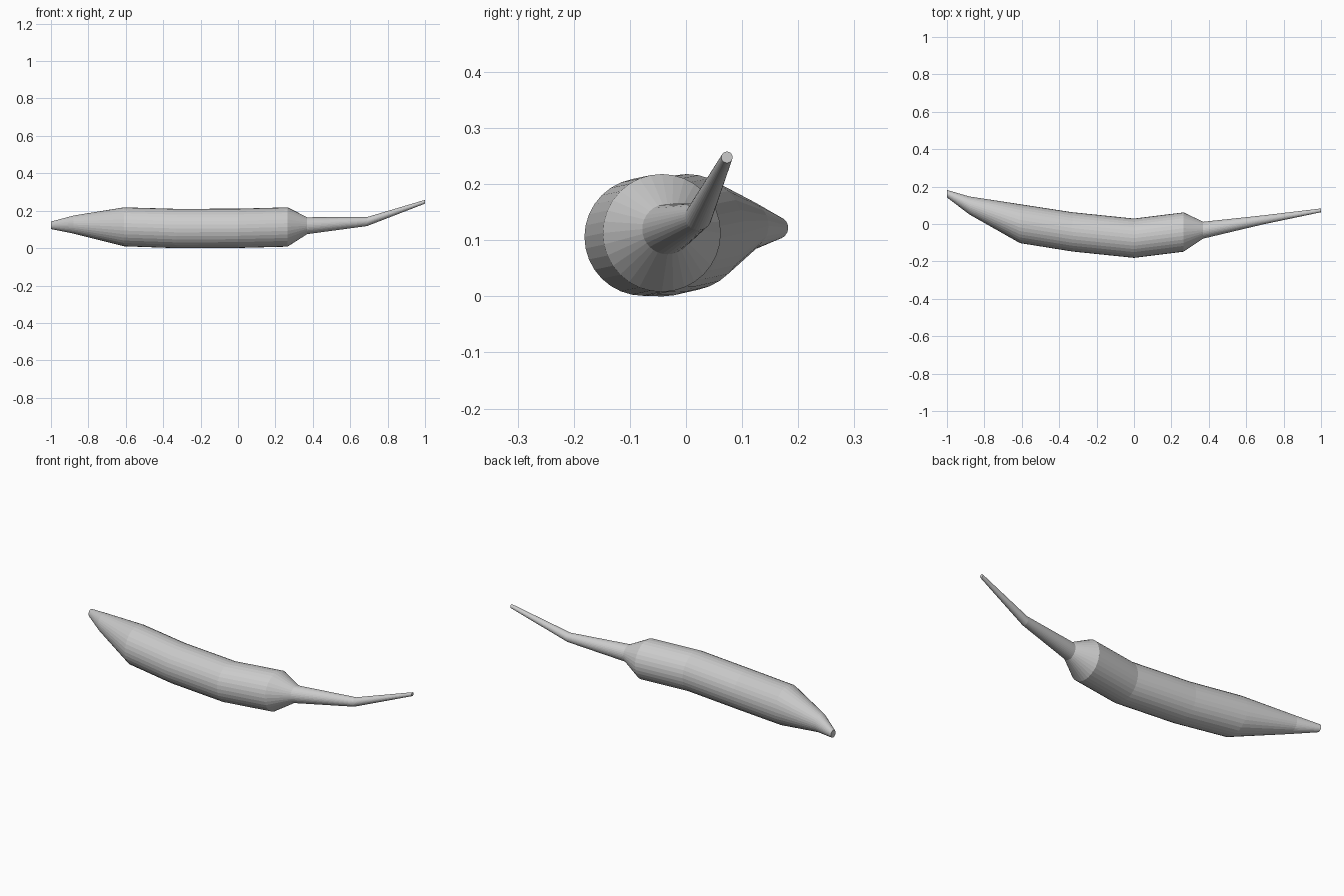
import bpy, bmesh, math

if "Cube" in bpy.data.objects:
    bpy.data.objects.remove(bpy.data.objects["Cube"])

SIDES = 32

# Cross-sections along the body: x, centre y, centre z, radius
sections = [
    (-1.00, 0.162, 0.122, 0.020),
    (-0.88, 0.099, 0.126, 0.048),
    (-0.61, 0.002, 0.114, 0.104),
    (-0.33, -0.042, 0.105, 0.105),
    (0.00, -0.076, 0.106, 0.105),
    (0.265, -0.043, 0.113, 0.105),
    (0.37, -0.033, 0.120, 0.045),
    (0.69, 0.022, 0.142, 0.024),
    (1.00, 0.073, 0.248, 0.010),
]


def loft(name, rings, sides):
    """Skin upright circular rings into one closed tapering tube."""
    bm = bmesh.new()
    loops = []
    for x, y, z, r in rings:
        angles = [2 * math.pi * i / sides for i in range(sides)]
        loops.append([bm.verts.new((x, y + r * math.cos(a), z + r * math.sin(a)))
                      for a in angles])
    for a, b in zip(loops, loops[1:]):
        for i in range(sides):
            j = (i + 1) % sides
            bm.faces.new((a[i], a[j], b[j], b[i]))
    # End caps
    bm.faces.new(loops[0])
    bm.faces.new(loops[-1])
    bmesh.ops.recalc_face_normals(bm, faces=bm.faces[:])
    mesh = bpy.data.meshes.new(name)
    bm.to_mesh(mesh)
    bm.free()
    obj = bpy.data.objects.new(name, mesh)
    bpy.context.collection.objects.link(obj)
    return obj


# Curved fruit body with its tapered tip and bent stem
loft("curved_fruit_with_stem", sections, SIDES)
